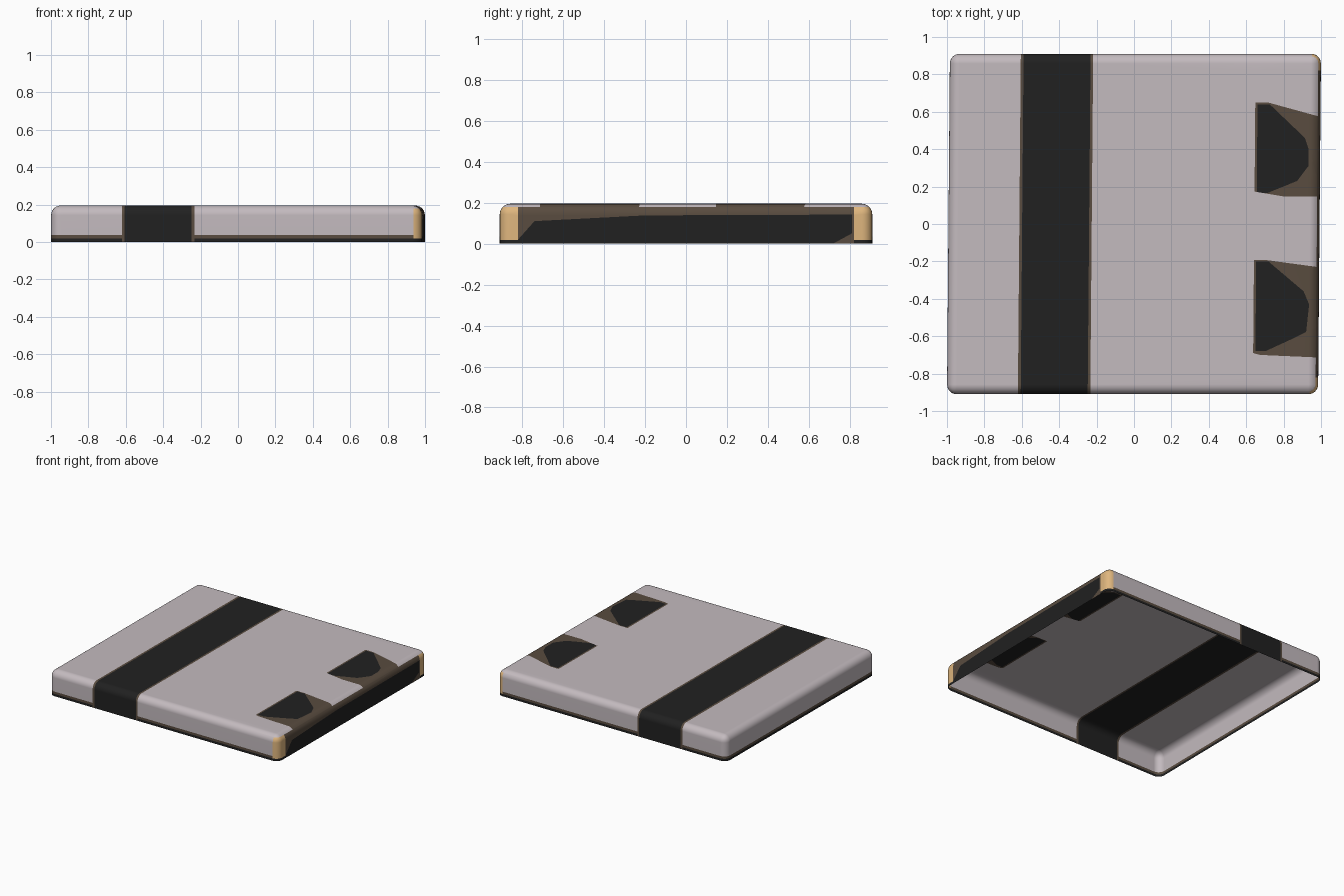
import bpy, bmesh
from mathutils import Vector

if "Cube" in bpy.data.objects:
    bpy.data.objects.remove(bpy.data.objects["Cube"])

HX, HY, H, R = 0.992, 0.91, 0.195, 0.052


def material(name, rgb):
    m = bpy.data.materials.new(name)
    m.diffuse_color = (*rgb, 1.0)
    m.use_nodes = True
    m.node_tree.nodes["Principled BSDF"].inputs["Base Color"].default_value = m.diffuse_color
    return m


GREY, BLACK, BROWN, TAN = range(4)
mats = [material("pale grey", (0.55, 0.495, 0.52)),
        material("black", (0.015, 0.015, 0.015)),
        material("dark brown", (0.10, 0.072, 0.05)),
        material("tan", (0.74, 0.47, 0.21))]

# open-bottomed slab with rounded upper edges and corners
bm = bmesh.new()
bmesh.ops.create_cube(bm, size=1.0)
for v in bm.verts:
    v.co = Vector((v.co.x * 2 * HX, v.co.y * 2 * HY, (v.co.z + 0.5) * H))
floor = [f for f in bm.faces if f.normal.z < -0.5]
bmesh.ops.delete(bm, geom=floor, context='FACES_ONLY')
edges = [e for e in bm.edges if max(v.co.z for v in e.verts) > 0.1]
bmesh.ops.bevel(bm, geom=edges, offset=R, segments=6, profile=0.5,
                affect='EDGES', clamp_overlap=True)


def cut(co, no, region=lambda c: True):
    """Split the faces whose centre lies in the region along a plane."""
    faces = [f for f in bm.faces if region(f.calc_center_median())]
    geom = list({e for f in faces for e in f.edges}
                | {v for f in faces for v in f.verts}) + faces
    bmesh.ops.bisect_plane(bm, geom=geom, plane_co=co, plane_no=no, dist=1e-5)


def cut_outline(pts, axes, region):
    """Split along every side of a convex outline drawn on two axes."""
    a, b = axes
    for p, q in zip(pts, pts[1:] + pts[:1]):
        co, no = Vector((0, 0, 0)), Vector((0, 0, 0))
        co[a], co[b] = p
        no[a], no[b] = q[1] - p[1], p[0] - q[0]
        cut(co, no.normalized(), region)


def inside(u, v, pts):
    s = [(q[0] - p[0]) * (v - p[1]) - (q[1] - p[1]) * (u - p[0])
         for p, q in zip(pts, pts[1:] + pts[:1])]
    return all(x >= 0 for x in s) or all(x <= 0 for x in s)


# outlines of the two top patches: (black core, brown surround)
patches = [
    ([(.655, .64), (.72, .64), (.91, .46), (.93, .40), (.93, .31),
      (.87, .23), (.71, .165), (.655, .165)],
     [(.643, .65), (.71, .65), (1.02, .565), (1.02, .11), (.80, .147), (.643, .147)]),
    ([(.655, -.20), (.72, -.20), (.91, -.36), (.94, -.43), (.925, -.58),
      (.86, -.61), (.72, -.68), (.655, -.68)],
     [(.643, -.193), (.71, -.193), (1.02, -.235), (1.02, -.715), (.68, -.70), (.643, -.69)])]
wall = [(-.82, -.01), (.70, -.01), (.81, .05), (.81, .142),
        (-.2, .138), (-.74, .11), (-.82, .02)]

# stripe, rim and corner boundaries
for x in (-.613, -.598, -.24, -.226, .64, .945):
    cut((x, 0, 0), (1, 0, 0))
for z in (.018, .036):
    cut((0, 0, z), (0, 0, 1))
cut((0, 0, .178), (0, 0, 1), lambda c: c.x > .94)
for y in (-.82, -.05, .82):
    cut((0, y, 0), (0, 1, 0), lambda c: c.x > .64)

# right wall and top patches
cut_outline(wall, (1, 2), lambda c: c.x > .955 and c.z < .178 and abs(c.y) < .82)
for side, (core, surround) in zip((1, -1), patches):
    def region(c, side=side):
        return c.x > .64 and c.z > .17 and (c.y + .05) * side > 0 and abs(c.y) < .82
    cut_outline(surround, (0, 1), region)
    cut_outline(core, (0, 1),
                lambda c, s=surround: region(c) and inside(c.x, c.y, s))


def colour(c):
    if -.598 < c.x < -.24:
        return BLACK
    if -.613 < c.x < -.226:
        return BROWN
    if c.x > .945 and c.z < .178:
        if abs(c.y) > .82:
            return TAN if c.z > .018 else BLACK
        return BLACK if inside(c.y, c.z, wall) else BROWN
    if c.x > .64 and c.z > .17:
        for core, surround in patches:
            if inside(c.x, c.y, core):
                return BLACK
            if inside(c.x, c.y, surround):
                return BROWN
    if c.z < .036:
        return BLACK if c.z < .018 else BROWN
    return GREY


for f in bm.faces:
    f.material_index = colour(f.calc_center_median())
    f.smooth = True

# slight skew of the slab
for v in bm.verts:
    v.co.x += 0.0085 * v.co.y

bmesh.ops.triangulate(bm, faces=[f for f in bm.faces if len(f.verts) > 4])
mesh = bpy.data.meshes.new("slab")
bm.to_mesh(mesh)
bm.free()
slab = bpy.data.objects.new("slab", mesh)
bpy.context.collection.objects.link(slab)
for m in mats:
    mesh.materials.append(m)
slab.modifiers.new("even_shading", 'WEIGHTED_NORMAL')
